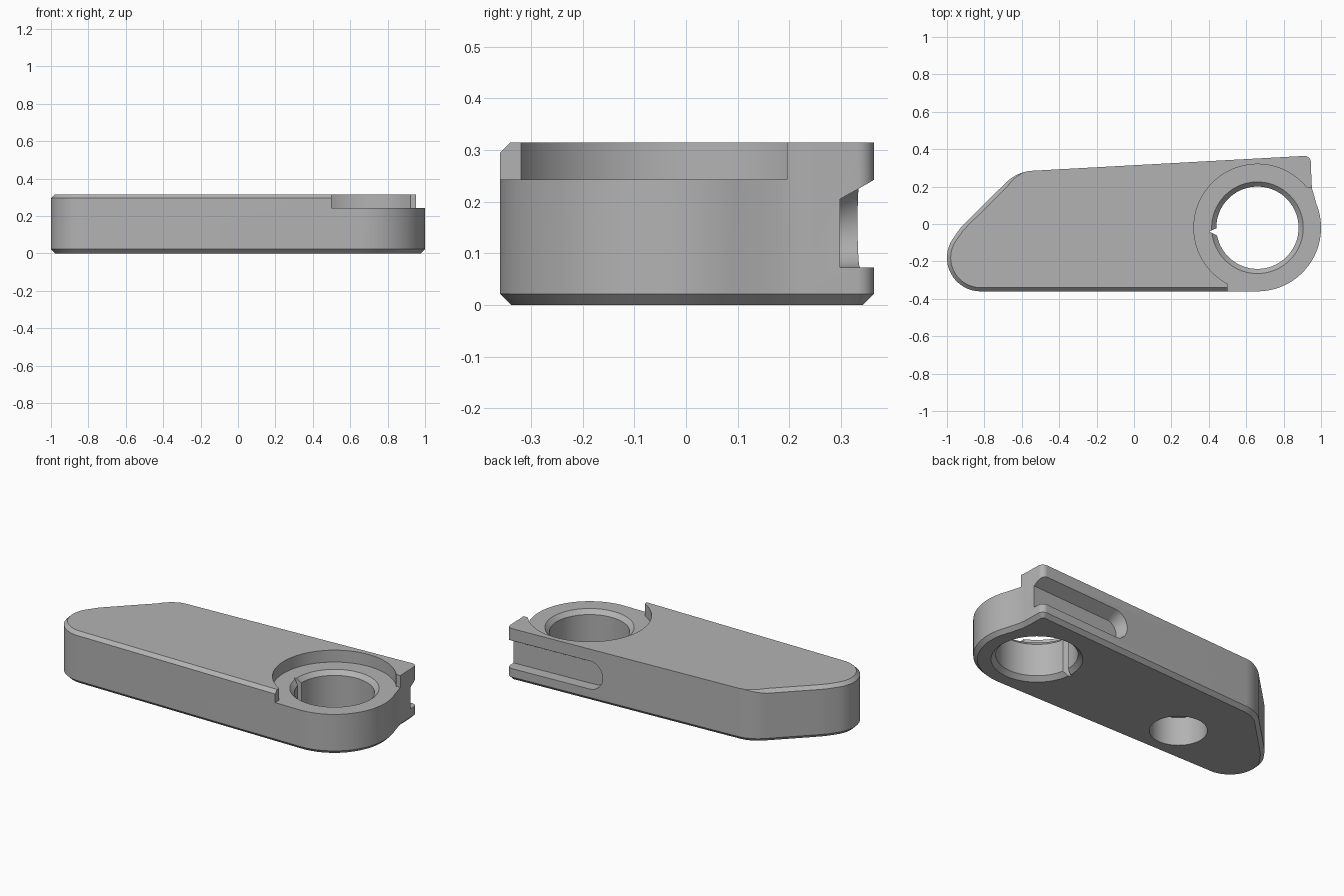
import bpy, bmesh, math
from mathutils import Vector

if "Cube" in bpy.data.objects:
    bpy.data.objects.remove(bpy.data.objects["Cube"])

grey = bpy.data.materials.new("mid grey")
grey.diffuse_color = (0.45, 0.45, 0.45, 1)
grey.use_nodes = True
grey.node_tree.nodes["Principled BSDF"].inputs["Base Color"].default_value = grey.diffuse_color
H = 0.315             # full height
STEP = 0.243          # floor of the round recess
BORE = (0.66, -0.02)  # centre of the large bore


def arc(cx, cy, r, a0, a1, n):
    return [(cx + r * math.cos(math.radians(a0 + (a1 - a0) * i / n)),
             cy + r * math.sin(math.radians(a0 + (a1 - a0) * i / n))) for i in range(n + 1)]


def loft(name, rings):
    """Closed solid through a list of equally long vertex rings."""
    bm = bmesh.new()
    rows = [[bm.verts.new(p) for p in ring] for ring in rings]
    n = len(rows[0])
    for a, b in zip(rows, rows[1:]):
        for i in range(n):
            j = (i + 1) % n
            bm.faces.new((a[i], a[j], b[j], b[i]))
    bm.faces.new(rows[0][::-1])
    bm.faces.new(rows[-1])
    bmesh.ops.remove_doubles(bm, verts=bm.verts, dist=1e-5)
    bmesh.ops.recalc_face_normals(bm, faces=bm.faces)
    me = bpy.data.meshes.new(name)
    bm.to_mesh(me)
    bm.free()
    me.materials.append(grey)
    ob = bpy.data.objects.new(name, me)
    bpy.context.collection.objects.link(ob)
    return ob


def prism(name, pts, z0, z1):
    return loft(name, [[(x, y, z) for x, y in pts] for z in (z0, z1)])


def turned(name, cx, cy, profile, n=72):
    return loft(name, [[(x, y, z) for x, y in arc(cx, cy, r, 0, 360 - 360 / n, n - 1)]
                       for r, z in profile])


def offset(pts, amounts):
    """Move every outline point inward by its own amount."""
    out = []
    for i, p in enumerate(pts):
        p = Vector(p)
        a = (p - Vector(pts[i - 1])).normalized()
        b = (Vector(pts[(i + 1) % len(pts)]) - p).normalized()
        na, nb = Vector((-a.y, a.x)), Vector((-b.y, b.x))
        m = (na + nb).normalized()
        out.append(p + m * amounts[i] / max(m.dot(na), 0.5))
    return out


# Body outline, anticlockwise from the front edge
shoulder = arc(-0.53, 0.065, 0.22, 93, 137, 12)
right = (arc(*BORE, 0.34, -90, 22, 36) + [(0.962, 0.155), (0.953, 0.185), (0.949, 0.22)]
         + arc(0.912, 0.33, 0.034, 5, 93, 8))
left = [(-0.88, 0.028), (-0.905, 0.003), (-0.93, -0.024)] + arc(-0.82, -0.18, 0.18, 143, 270, 28)
outline = right + shoulder + left
# Top chamfer runs along the front and left end and fades out on the shoulder
fade = [0.0] * len(right) + [0.02 * max(0, (i - 3) / 9) for i in range(13)] + [0.02] * len(left)
fade[0] = 0.02
base = offset(outline, [0.022] * len(outline))
top = offset(outline, fade)
body = loft("lever_body", [
    [(x, y, 0) for x, y in base],
    [(x, y, 0.022) for x, y in outline],
    [(x, y, H - f) for (x, y), f in zip(outline, fade)],
    [(x, y, H) for x, y in top]])

# Round recess, open towards the front right
cutters = [
    turned("recess_cutter", *BORE, [(0.34, STEP), (0.34, 0.5)]),
    prism("recess_opening_cutter", [BORE, (0.5, -0.30), (0.5, -0.5), (1.2, -0.5),
                                    (1.2, 0.195), (0.91, 0.195)], STEP, 0.5),
    # Through bore with a chamfer at both ends
    turned("bore_cutter", *BORE, [(0.27, -0.025), (0.22, 0.025), (0.22, STEP - 0.025),
                                  (0.27, STEP + 0.025)]),
    # Small V keyway in the bore
    prism("keyway_cutter", [(0.40, -0.04), (0.46, -0.07), (0.46, -0.015)], -0.1, 0.4),
    # Blind hole in the underside
    turned("blind_hole_cutter", -0.41, -0.12, [(0.155, -0.1), (0.155, 0.17)], 64),
]


# Tapered slot along the back edge, rounded at its inner end
def slot_ring(depth, zc, r):
    along = Vector((1.45, 0.078)).normalized()
    inward = Vector((along.y, -along.x))
    start = Vector((0.41, 0.337)) + inward * depth
    flat = arc(0, zc, r, 90, 270, 20) + [(0.9, zc - r), (0.9, zc + r)]
    return [(*(start + along * u), z) for u, z in flat]


cutters.append(loft("slot_cutter", [slot_ring(-0.03, 0.166, 0.093), slot_ring(0, 0.158, 0.085),
                                    slot_ring(0.068, 0.139, 0.066)]))

# Cut the body and tidy up
bpy.context.view_layer.objects.active = body
for c in cutters:
    c.hide_render = True
    mod = body.modifiers.new(c.name, 'BOOLEAN')
    mod.operation = 'DIFFERENCE'
    mod.solver = 'EXACT'
    mod.object = c
    bpy.ops.object.modifier_apply(modifier=mod.name)
for c in cutters:
    bpy.data.objects.remove(c)

bpy.ops.object.select_all(action='DESELECT')
body.select_set(True)
bpy.ops.object.shade_smooth_by_angle(angle=math.radians(25))
